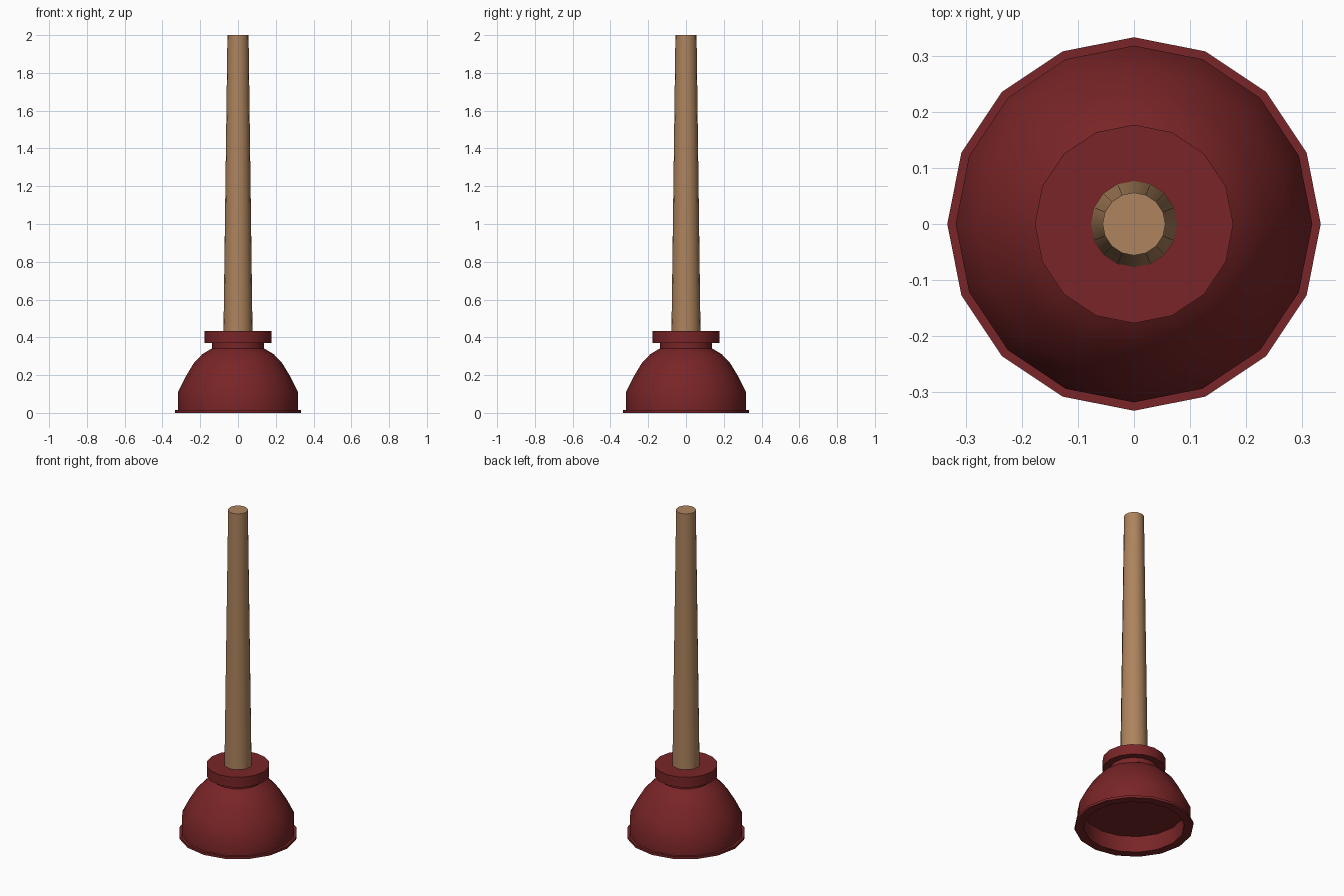
import bpy
import math

if "Cube" in bpy.data.objects:
    bpy.data.objects.remove(bpy.data.objects["Cube"])

SIDES = 16


def material(name, color):
    mat = bpy.data.materials.new(name)
    mat.diffuse_color = color
    mat.use_nodes = True
    mat.node_tree.nodes["Principled BSDF"].inputs["Base Color"].default_value = mat.diffuse_color
    return mat


def lathe(name, profile, mat):
    """Revolve (radius, z) points around z; both ends are capped."""
    verts, faces = [], []
    for r, z in profile:
        for i in range(SIDES):
            a = 2 * math.pi * i / SIDES
            verts.append((r * math.cos(a), r * math.sin(a), z))
    for k in range(len(profile) - 1):
        for i in range(SIDES):
            j = (i + 1) % SIDES
            faces.append((k * SIDES + i, k * SIDES + j,
                          (k + 1) * SIDES + j, (k + 1) * SIDES + i))
    top = (len(profile) - 1) * SIDES
    faces.append(tuple(reversed(range(SIDES))))
    faces.append(tuple(range(top, top + SIDES)))
    mesh = bpy.data.meshes.new(name)
    mesh.from_pydata(verts, [], faces)
    mesh.materials.append(mat)
    obj = bpy.data.objects.new(name, mesh)
    bpy.context.collection.objects.link(obj)
    bpy.ops.object.select_all(action='DESELECT')
    obj.select_set(True)
    bpy.context.view_layer.objects.active = obj
    bpy.ops.object.shade_smooth_by_angle(angle=math.radians(30))
    return obj


rubber = material("red_rubber", (0.19, 0.018, 0.02, 1))
wood = material("wood", (0.42, 0.23, 0.11, 1))

# Rubber cup: recess ceiling, inner wall, rim, dome, neck and collar
lathe("rubber_cup", [
    (0.282, 0.10), (0.282, 0.0),
    (0.333, 0.0), (0.333, 0.015), (0.318, 0.015),
    (0.318, 0.11), (0.278, 0.19), (0.235, 0.262), (0.19, 0.31), (0.137, 0.342),
    (0.137, 0.37), (0.177, 0.37), (0.177, 0.433),
], rubber)

# Tapered wooden handle
lathe("handle", [(0.077, 0.42), (0.056, 2.0)], wood)
